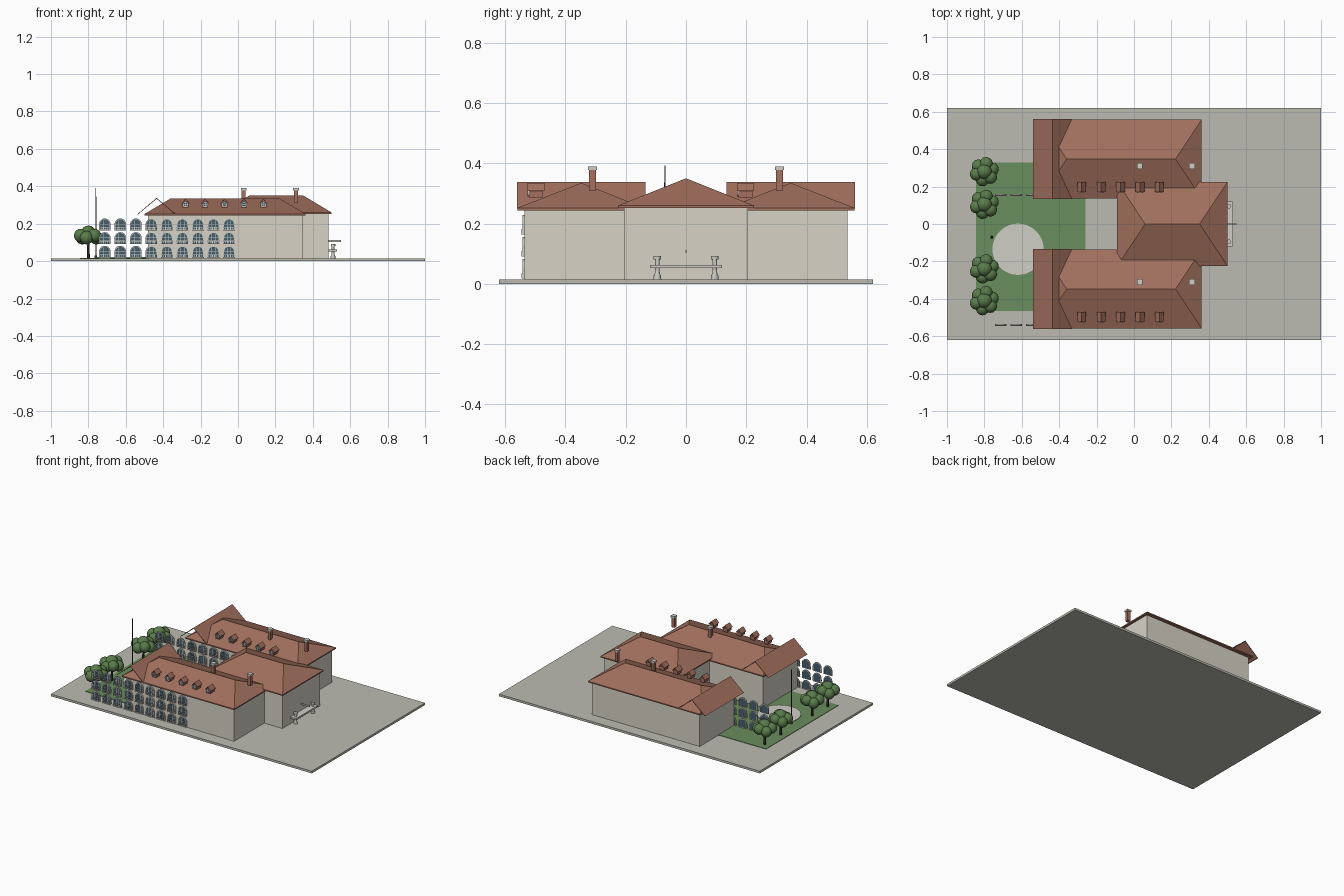
import bpy, bmesh, math
from mathutils import Matrix, Vector

if "Cube" in bpy.data.objects:
    bpy.data.objects.remove(bpy.data.objects["Cube"])


def mat(name, r, g, b):
    m = bpy.data.materials.new(name)
    m.diffuse_color = (r, g, b, 1)
    m.use_nodes = True
    m.node_tree.nodes["Principled BSDF"].inputs["Base Color"].default_value = m.diffuse_color
    return m


STONE = mat("paving", .50, .50, .45)
WALL = mat("plaster", .68, .65, .56)
ROOF = mat("roof_tile", .36, .16, .11)
TRIM = mat("trim", .62, .61, .56)
GLASS = mat("glass", .06, .11, .15)
GRASS = mat("grass", .14, .27, .11)
LEAF = mat("leaf", .10, .20, .07)
DARK = mat("dark_wood", .05, .04, .03)


def finish(bm, name, material, smooth=False):
    bmesh.ops.recalc_face_normals(bm, faces=bm.faces)
    me = bpy.data.meshes.new(name)
    for f in bm.faces:
        f.smooth = smooth
    bm.to_mesh(me)
    bm.free()
    me.materials.append(material)
    ob = bpy.data.objects.new(name, me)
    bpy.context.collection.objects.link(ob)
    return ob


def add_box(bm, x0, x1, y0, y1, z0, z1):
    m = Matrix.Translation(((x0 + x1) / 2, (y0 + y1) / 2, (z0 + z1) / 2))
    bmesh.ops.create_cube(bm, size=1, matrix=m @ Matrix.Diagonal((x1 - x0, y1 - y0, z1 - z0, 1)))


def box(name, material, *dims):
    bm = bmesh.new()
    add_box(bm, *dims)
    return finish(bm, name, material)


def add_cyl(bm, x, y, z0, z1, r0, r1, n=12):
    bmesh.ops.create_cone(bm, cap_ends=True, segments=n, radius1=r0, radius2=r1, depth=z1 - z0,
                          matrix=Matrix.Translation((x, y, (z0 + z1) / 2)))


def add_prism(bm, pts, y0, y1):
    """Extrude an xz outline along y."""
    f = bm.faces.new([bm.verts.new((x, y0, z)) for x, z in pts])
    r = bmesh.ops.extrude_face_region(bm, geom=[f])
    bmesh.ops.translate(bm, vec=(0, y1 - y0, 0), verts=[v for v in r["geom"] if isinstance(v, bmesh.types.BMVert)])


def hip_roof(name, x0, x1, y0, y1, z0, z1, inset, edge=.008):
    """Hipped roof with a thin eave and a ridge along x."""
    bm = bmesh.new()
    corners = [(x0, y0), (x1, y0), (x1, y1), (x0, y1)]
    low = [bm.verts.new((x, y, z0 - edge)) for x, y in corners]
    e = [bm.verts.new((x, y, z0)) for x, y in corners]
    ym = (y0 + y1) / 2
    a, b = bm.verts.new((x0 + inset, ym, z1)), bm.verts.new((x1 - inset, ym, z1))
    for f in [(e[0], e[1], b, a), (e[1], e[2], b), (e[2], e[3], a, b), (e[3], e[0], a), low]:
        bm.faces.new(f)
    for i in range(4):
        j = (i + 1) % 4
        bm.faces.new((low[i], low[j], e[j], e[i]))
    return finish(bm, name, ROOF)


def add_gable(bm, xm, half, y0, y1, z0, z1, t):
    """Open gable: two thin slopes, ridge along y."""
    add_prism(bm, [(xm - half, z0), (xm, z1), (xm + half, z0), (xm + half - t, z0), (xm, z1 - t), (xm - half + t, z0)], y0, y1)


def arch(xc, z, half, straight, n=10):
    arc = [(xc + half * math.cos(math.pi * i / n), z + straight + half * math.sin(math.pi * i / n)) for i in range(n + 1)]
    return [(xc + half, z)] + arc + [(xc - half, z)]


def add_ring(bm, outer, inner, y0, y1, closed):
    """Frame between two matching outlines."""
    n = len(outer)
    vs = [[bm.verts.new(p) for p in ((o[0], y0, o[1]), (i[0], y0, i[1]), (i[0], y1, i[1]), (o[0], y1, o[1]))]
          for o, i in zip(outer, inner)]
    for k in range(n if closed else n - 1):
        a, b = vs[k], vs[(k + 1) % n]
        for j in range(4):
            bm.faces.new((a[j], b[j], b[(j + 1) % 4], a[(j + 1) % 4]))


# Grounds
box("ground_slab", STONE, -1, 1, -.62, .62, 0, .015)
box("lawn", GRASS, -.845, -.26, -.465, .33, .015, .018)
bm = bmesh.new()
add_cyl(bm, -.62, -.135, .015, .022, .137, .137, 48)
finish(bm, "round_plaza", TRIM)

# Central block
box("central_walls", WALL, -.07, .485, -.205, .205, .015, .255)
hip_roof("central_roof", -.09, .5, -.225, .225, .26, .35, .15)

# Two wings
for side, yc in (("right", -.3475), ("left", .3475)):
    y0, y1 = yc - .1875, yc + .1875
    box(side + "_wing_walls", WALL, -.48, .345, y0, y1, .015, .25)
    hip_roof(side + "_wing_roof", -.5, .362, yc - .211, yc + .211, .252, .335, .14)
    bm = bmesh.new()
    add_gable(bm, -.435, .104, yc - .213, yc + .213, .25, .338, .005)
    finish(bm, side + "_cross_gable_roof", ROOF)

    # Chimneys
    yk = math.copysign(.31, yc)
    shaft, cap = bmesh.new(), bmesh.new()
    for x in (.03, .31):
        add_box(shaft, x - .011, x + .011, yk - .011, yk + .011, .31, .378)
        add_box(cap, x - .015, x + .015, yk - .015, yk + .015, .378, .39)
    finish(shaft, side + "_chimneys", ROOF)
    finish(cap, side + "_chimney_caps", TRIM)

    # Dormers on the front slope
    body, top, frame, glass = (bmesh.new() for _ in range(4))
    yd = y0 + .01
    for i in range(5):
        x = -.28 + i * .104
        add_box(body, x - .016, x + .016, yd + .004, yd + .05, .287, .312)
        add_gable(top, x, .023, yd, yd + .055, .308, .334, .004)
        circ = [(math.cos(math.tau * k / 16), math.sin(math.tau * k / 16)) for k in range(16)]
        o = [(x + .015 * c, .304 + .015 * s) for c, s in circ]
        n = [(x + .011 * c, .304 + .011 * s) for c, s in circ]
        add_ring(frame, o, n, yd - .001, yd + .004, True)
        add_box(frame, x - .001, x + .001, yd, yd + .003, .293, .315)
        add_box(frame, x - .011, x + .011, yd, yd + .003, .303, .305)
        add_prism(glass, n, yd + .001, yd + .004)
    finish(body, side + "_dormer_bodies", ROOF)
    finish(top, side + "_dormer_roofs", ROOF)
    finish(frame, side + "_dormer_frames", TRIM)
    finish(glass, side + "_dormer_glass", GLASS)

    # Arched windows, three storeys of nine
    frame, glass, sill = (bmesh.new() for _ in range(3))
    for row in range(3):
        for i in range(9):
            x, z = -.712 + i * .083, .022 + row * .073
            add_ring(frame, arch(x, z, .031, .029), arch(x, z, .026, .029), y0 - .007, y0 + .001, False)
            add_prism(glass, arch(x, z, .026, .029), y0 - .003, y0)
            for dx in (-.009, .009):
                add_box(frame, x + dx - .001, x + dx + .001, y0 - .005, y0 - .002, z, z + .05)
            add_box(frame, x - .026, x + .026, y0 - .005, y0 - .002, z + .028, z + .03)
            # sill and small balustrade
            add_box(sill, x - .031, x + .031, y0 - .011, y0, z - .004, z)
            add_box(sill, x - .031, x + .031, y0 - .011, y0 - .007, z + .011, z + .014)
            for k in range(6):
                bx = x - .0275 + k * .011
                add_box(sill, bx - .0015, bx + .0015, y0 - .0105, y0 - .0075, z, z + .011)
    finish(frame, side + "_window_frames", TRIM)
    finish(glass, side + "_window_glass", GLASS)
    finish(sill, side + "_window_balustrades", TRIM)

# Rear porch: slab, two posts, short horizontal pole
box("porch_slab", TRIM, .48, .53, -.12, .12, .052, .063)
bm = bmesh.new()
for y in (-.095, .095):
    for z0, z1, r0, r1 in ((.015, .028, .013, .012), (.028, .045, .01, .007), (.045, .08, .007, .008), (.08, .092, .012, .012)):
        add_cyl(bm, .508, y, z0, z1, r0, r1, 12)
finish(bm, "porch_posts", TRIM)
box("porch_pole", TRIM, .485, .55, -.002, .002, .102, .112)

# Flagpole
bm = bmesh.new()
add_cyl(bm, -.76, -.07, .015, .03, .008, .006)
add_cyl(bm, -.76, -.07, .03, .392, .003, .002, 8)
finish(bm, "flagpole", DARK)

# Trees
for n, y in enumerate((.28, .105, -.24, -.41)):
    bm = bmesh.new()
    add_cyl(bm, -.8, y, .015, .12, .008, .005, 8)
    finish(bm, f"tree_trunk_{n}", DARK)
    bm = bmesh.new()
    blobs = [((0, 0, .148), .042)]
    for k in range(6):
        a = math.tau * k / 6 + .3
        blobs.append(((.044 * math.cos(a), .044 * math.sin(a), .125 + .012 * (k % 2)), .036))
    for p, r in blobs:
        bmesh.ops.create_uvsphere(bm, u_segments=14, v_segments=9, radius=r,
                                  matrix=Matrix.Translation(Vector(p) + Vector((-.8, y, 0))))
    finish(bm, f"tree_canopy_{n}", LEAF, True)
